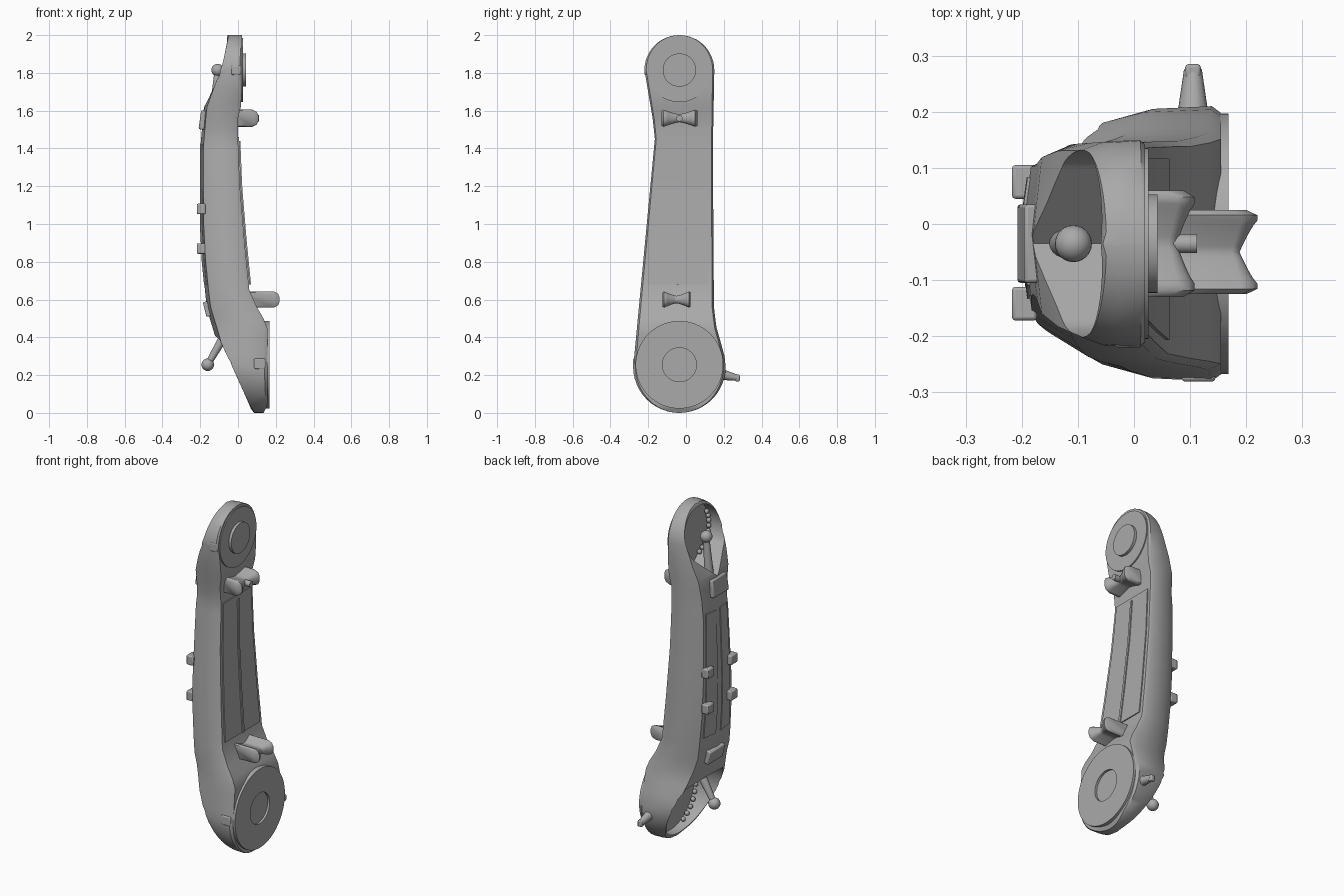
import bpy, bmesh, math
from mathutils import Vector

if "Cube" in bpy.data.objects:
    bpy.data.objects.remove(bpy.data.objects["Cube"], do_unlink=True)

grey = bpy.data.materials.new("plain grey")
grey.use_nodes = True
grey.diffuse_color = (0.4, 0.4, 0.4, 1)
grey.node_tree.nodes["Principled BSDF"].inputs["Base Color"].default_value = (0.4, 0.4, 0.4, 1)
CY = -0.035            # centre line of both joints
TOP_Z, TOP_R = 1.815, 0.185
LOW_Z, LOW_R = 0.245, 0.245


def finish(obj, angle=35):
    obj.data.materials.clear()
    obj.data.materials.append(grey)
    bpy.ops.object.select_all(action='DESELECT')
    obj.select_set(True)
    bpy.context.view_layer.objects.active = obj
    bpy.ops.object.shade_smooth_by_angle(angle=math.radians(angle))
    return obj


def loft(name, rings):
    """Skin equal-length rings and cap both ends."""
    bm = bmesh.new()
    rows = [[bm.verts.new(p) for p in ring] for ring in rings]
    n = len(rows[0])
    for a, b in zip(rows, rows[1:]):
        for i in range(n):
            j = (i + 1) % n
            bm.faces.new((a[i], a[j], b[j], b[i]))
    bm.faces.new(rows[0])
    bm.faces.new(rows[-1][::-1])
    bmesh.ops.recalc_face_normals(bm, faces=bm.faces)
    mesh = bpy.data.meshes.new(name)
    bm.to_mesh(mesh)
    bm.free()
    obj = bpy.data.objects.new(name, mesh)
    bpy.context.collection.objects.link(obj)
    return obj


def interp(z, table):
    for (z0, v0), (z1, v1) in zip(table, table[1:]):
        if z <= z1:
            return v0 + (v1 - v0) * max(0, z - z0) / (z1 - z0)
    return table[-1][1]


# Side profile and width of the arm along its height
FACE = [(0, .135), (.04, .155), (.45, .155), (.5, .135), (.56, .1), (.65, .06), (.9, .035),
        (1.2, .01), (1.45, 0), (1.56, 0), (1.64, .02), (2, .02)]
BACK = [(0, .085), (.04, .055), (.37, -.11), (.55, -.165), (.8, -.19), (1, -.2), (1.4, -.2),
        (1.62, -.18), (1.85, -.09), (2, -.055)]
RIGHT = [(.3, -.274), (1.45, -.165), (1.55, -.175), (TOP_Z, -.22)]
LEFT = [(.3, .204), (.37, .185), (.45, .162), (.55, .148), (1.4, .142), (TOP_Z, .15)]


def face_x(z):
    return interp(z, FACE)


def back_x(z):
    return interp(z, BACK)


def width(z):
    for zc, r, use in ((LOW_Z, LOW_R, z < .3), (TOP_Z, TOP_R, z > TOP_Z)):
        if use:
            h = math.sqrt(max(r * r - (z - zc) ** 2, 0.00002))
            return CY - h, CY + h
    return interp(z, RIGHT), interp(z, LEFT)


def section(z):
    xr, xl = face_x(z), back_x(z)
    ya, yb = width(z)
    c, h, d = (ya + yb) / 2, (yb - ya) / 2, xr - xl
    flat = interp(z, [(.3, .9), (.5, .74), (1.5, .74), (1.7, .9)])
    half = [(xr, .95), (xr - .08 * d, 1), (xl + .4 * d, .98), (xl + .08 * d, flat)]
    pts = [(x, c + h * f, z) for x, f in half] + [(xl, c, z)]
    return pts + [(x, c - h * f, z) for x, f in reversed(half)]


# Main arm shell
levels = [LOW_Z - LOW_R * math.cos(math.pi * i / 24) for i in range(13)]
levels += [.3, .34, .37, .41, .45, .5, .56, .65, .8, .9, 1, 1.2, 1.4, 1.45, 1.5, 1.56, 1.62, 1.7]
levels += [TOP_Z + TOP_R * math.sin(math.pi * i / 24) for i in range(13)]
shell = loft("arm_shell", [section(z) for z in levels])


def hollow(zc, r, x_end, ceiling=None, point=None):
    """Cut an open joint cup into the back of the shell."""
    ring = []
    for i in range(64):
        a = 2 * math.pi * i / 64
        y, z = r * math.sin(a), zc + r * math.cos(a)
        if ceiling:
            z = min(z, ceiling - .15 * abs(y))
        if point and z < zc - .5 * r:
            z = point + (zc - .5 * r - point) * abs(y) / (.866 * r)
        ring.append((y + CY, z))
    cutter = loft("cup_cutter", [[(x, y, z) for y, z in ring] for x in (-.6, x_end)])
    mod = shell.modifiers.new("cup", 'BOOLEAN')
    mod.object, mod.operation, mod.solver = cutter, 'DIFFERENCE', 'EXACT'
    bpy.context.view_layer.objects.active = shell
    bpy.ops.object.modifier_apply(modifier=mod.name)
    bpy.data.objects.remove(cutter, do_unlink=True)


hollow(TOP_Z, TOP_R * .9, -.005, point=1.6)
hollow(LOW_Z, LOW_R * .9, .125, ceiling=.41)
finish(shell)


def rod(name, a, b, r, sides=48, r2=None):
    a, b = Vector(a), Vector(b)
    bpy.ops.mesh.primitive_cone_add(vertices=sides, radius1=r, radius2=r if r2 is None else r2,
                                    depth=(b - a).length, location=(a + b) / 2)
    obj = bpy.context.object
    obj.name = name
    obj.rotation_euler = (b - a).to_track_quat('Z', 'Y').to_euler()
    return finish(obj)


def ball(name, p, r, seg=24):
    bpy.ops.mesh.primitive_uv_sphere_add(segments=seg, ring_count=seg // 2, radius=r, location=p)
    bpy.context.object.name = name
    finish(bpy.context.object, 60)


def box(name, p, size, tilt=(0, 0, 0), bevel=.006):
    bpy.ops.mesh.primitive_cube_add(size=1, location=p, rotation=tilt)
    obj = bpy.context.object
    obj.name = name
    obj.scale = size
    bpy.ops.object.transform_apply(location=False, rotation=False, scale=True)
    mod = obj.modifiers.new("soft edges", 'BEVEL')
    mod.width, mod.segments = bevel, 2
    finish(obj)


# Joint discs: raised hub above, recessed hub below
rod("top_disc", (.005, CY, TOP_Z), (.026, CY, TOP_Z), .17, 64)
rod("top_hub", (.02, CY, TOP_Z), (.042, CY, TOP_Z), .088)
low_disc = loft("lower_disc", [[(x, CY + r * math.cos(i * math.pi / 32), .255 + r * math.sin(i * math.pi / 32))
                               for i in range(64)]
                              for x, r in ((.14, .232), (.168, .232), (.168, .09), (.154, .09))])
finish(low_disc)

# Ball pins reaching into the open cups
for name, tip, root, r in (("top", (-.108, CY, 1.815), (-.125, CY, 1.6), .033),
                           ("lower", (-.16, CY, .255), (-.06, CY, .43), .033)):
    ball(name + "_pin_ball", tip, r)
    rod(name + "_pin_stem", root, tip, .026, 20, .016)

# Bearing beads inside the cups
for name, zc, r, x in (("top", TOP_Z, .15, -.02), ("lower", LOW_Z, .2, .1)):
    for i in range(9):
        a = math.radians(150 + 12 * i)
        ball(name + "_bead", (x, CY + r * math.cos(a), zc + r * math.sin(a)), .014, 10)


def clip(name, yc, zc, half, h, base, tip):
    """Bow-tie hook with a saddle-shaped tip."""
    rings = []
    for i in range(17):
        u = i / 8 - 1
        k = h * (.42 + .58 * abs(u) ** 1.3) * (.8 if abs(u) == 1 else 1)
        t = tip - .032 * (1 - min(abs(u) / .75, 1)) ** .8 - (.02 if abs(u) == 1 else 0)
        prof = [(base, -1), (t - .7 * k, -1), (t - .2 * k, -.75), (t, -.3), (t, .3),
                (t - .2 * k, .75), (t - .7 * k, 1), (base, 1)]
        rings.append([(x, yc + u * half, zc + k * s) for x, s in prof])
    finish(loft(name, rings), 50)


clip("upper_clip", CY, 1.56, .095, .05, -.03, .108)
clip("lower_clip", -.05, .6, .075, .047, .02, .22)
rod("upper_clip_button", (.07, CY, 1.56), (.112, CY, 1.56), .017, 20)


def strip(name, side, f0, f1, z0, z1, lift):
    """Thin plate lying along the front or back of the arm, set by width fractions."""
    rings = []
    for i in range(19):
        z = z0 + (z1 - z0) * i / 18
        ya, yb = width(z)
        c, h = (ya + yb) / 2, (yb - ya) / 2
        d = face_x(z) - back_x(z)
        ring = []
        for f, up in ((f0, -.01), (f1, -.01), (f1, lift), (f0, lift)):
            x = face_x(z) + up if side > 0 else back_x(z) + .08 * d * abs(f) / .74 - up
            ring.append((x, c + h * f, z))
        rings.append(ring)
    finish(loft(name, rings))


# Raised front panel, its centre rib, and paired back plates
strip("front_panel", 1, -.84, .84, .68, 1.46, .006)
strip("front_rib", 1, -.03, .05, .68, 1.44, .012)
for f0, f1 in ((.12, .62), (-.62, -.12)):
    strip("back_plate", -1, f0, f1, .68, 1.42, .005)

# Back lugs and brackets
for z in (.87, 1.08):
    for y in (.075, -.142):
        box("back_lug", (-.195, y, z), (.045, .06, .055))
box("upper_bracket", (-.187, CY, 1.55), (.03, .14, .1), (0, math.radians(8), 0))
box("lower_bracket", (-.162, CY, .55), (.03, .14, .08), (0, math.radians(-14), 0))

# Side latch and small tabs
rod("latch_arm", (.105, .18, .205), (.105, .275, .185), .03, 12, .016)
box("latch_tip", (.105, .272, .185), (.028, .026, .036))
box("lower_tab", (.115, -.274, .26), (.06, .014, .055))
box("upper_tab", (-.01, -.213, 1.815), (.05, .014, .05))
